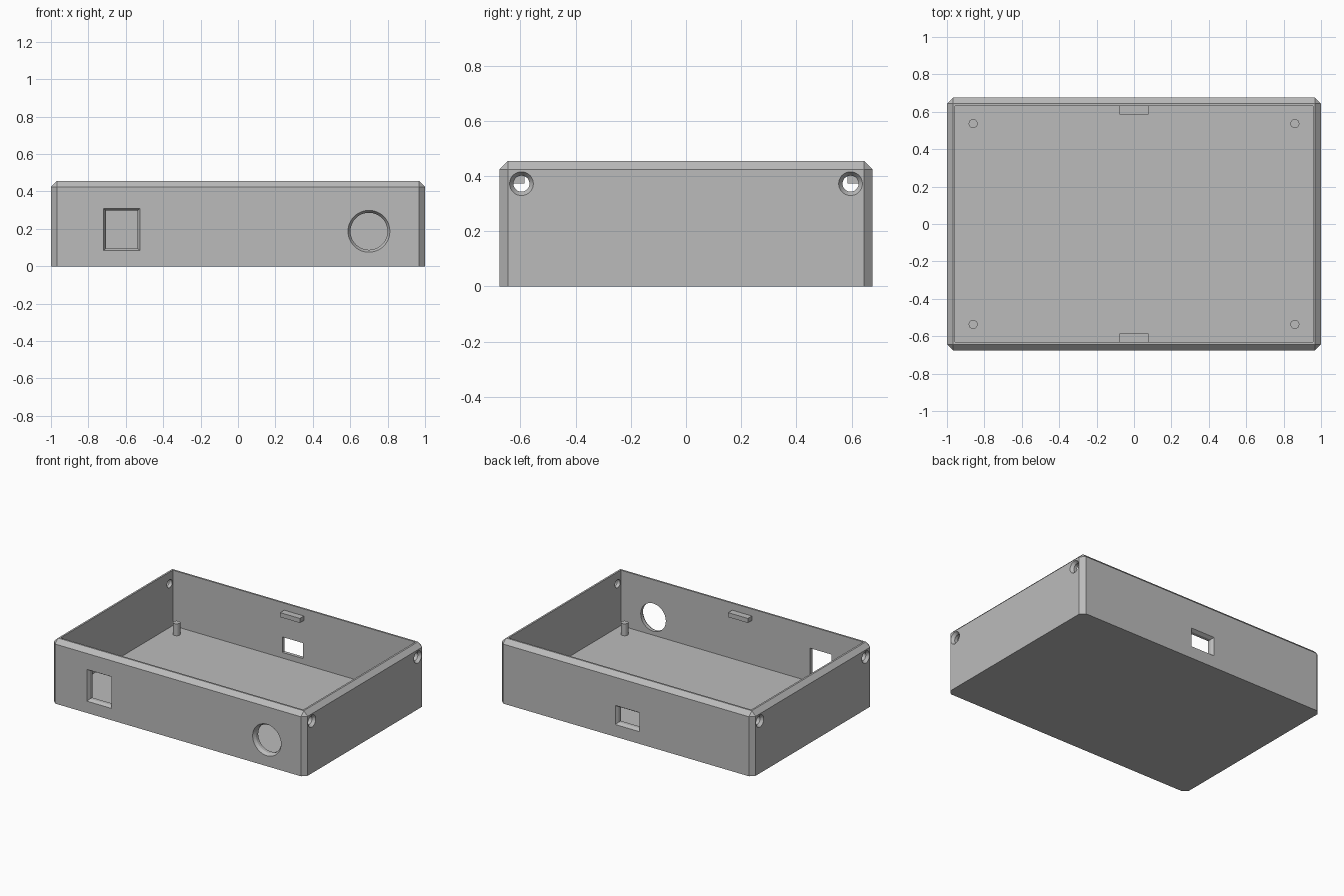
import bpy, bmesh, math
from mathutils import Vector

if "Cube" in bpy.data.objects:
    bpy.data.objects.remove(bpy.data.objects["Cube"], do_unlink=True)

HX, HY, H = 1.0, 0.675, 0.455      # outer half sizes and height
WALL, FLOOR, CHAMFER = 0.044, 0.06, 0.031
SINK = 0.02                        # depth of the opening chamfers

gray = bpy.data.materials.new("plain_gray")
gray.use_nodes = True
COLOR = (0.5, 0.5, 0.5, 1)
gray.diffuse_color = COLOR
gray.node_tree.nodes["Principled BSDF"].inputs["Base Color"].default_value = COLOR


def finish(name, bm):
    bmesh.ops.recalc_face_normals(bm, faces=bm.faces)
    mesh = bpy.data.meshes.new(name)
    bm.to_mesh(mesh)
    bm.free()
    mesh.materials.append(gray)
    ob = bpy.data.objects.new(name, mesh)
    bpy.context.collection.objects.link(ob)
    return ob


def box_bm(lo, hi):
    bm = bmesh.new()
    bmesh.ops.create_cube(bm, size=1)
    lo, hi = Vector(lo), Vector(hi)
    for v in bm.verts:
        v.co = (lo + hi) / 2 + v.co * (hi - lo)
    return bm


def rect(w, h):
    return [(-w, -h), (w, -h), (w, h), (-w, h)]


def circle(r, n=48):
    return [(r * math.cos(math.tau * i / n), r * math.sin(math.tau * i / n)) for i in range(n)]


def opening(center, inward, outer, inner):
    """Through-cutter whose mouth tapers from the outer to the inner outline."""
    center, inward = Vector(center), Vector(inward)
    side = inward.cross(Vector((0, 0, 1)))
    flare = [(2 * a - c, 2 * b - d) for (a, b), (c, d) in zip(outer, inner)]
    bm = bmesh.new()
    rings = []
    for depth, outline in ((-SINK, flare), (SINK, inner), (2 * WALL, inner)):
        rings.append([bm.verts.new(center + inward * depth + side * a + Vector((0, 0, b)))
                      for a, b in outline])
    n = len(outer)
    for r0, r1 in zip(rings, rings[1:]):
        for i in range(n):
            j = (i + 1) % n
            bm.faces.new((r0[i], r0[j], r1[j], r1[i]))
    bm.faces.new(rings[0])
    bm.faces.new(rings[-1])
    return finish("opening_cutter", bm)


# Tray body with chamfered corners and upper rim
bm = box_bm((-HX, -HY, 0), (HX, HY, H))
edges = [e for e in bm.edges if max(v.co.z for v in e.verts) > H / 2]
bmesh.ops.bevel(bm, geom=edges, offset=CHAMFER, segments=1, affect='EDGES')
tray = finish("tray", bm)

# Hollow interior and wall openings
cutters = [
    finish("cavity_cutter", box_bm((WALL - HX, WALL - HY, FLOOR), (HX - WALL, HY - WALL, H + 1))),
    opening((-0.622, -HY, 0.197), (0, 1, 0), rect(0.097, 0.113), rect(0.085, 0.101)),
    opening((0.70, -HY, 0.187), (0, 1, 0), circle(0.112), circle(0.099)),
    opening((-0.01, HY, 0.155), (0, -1, 0), rect(0.095, 0.068), rect(0.082, 0.055)),
]
for sx in (-1, 1):
    for sy in (-1, 1):
        cutters.append(opening((sx * HX, sy * 0.596, 0.372), (-sx, 0, 0),
                               circle(0.043), circle(0.029)))

bpy.context.view_layer.objects.active = tray
for cutter in cutters:
    mod = tray.modifiers.new("cut", 'BOOLEAN')
    mod.operation = 'DIFFERENCE'
    mod.solver = 'EXACT'
    mod.object = cutter
    bpy.ops.object.modifier_apply(modifier=mod.name)
    bpy.data.objects.remove(cutter, do_unlink=True)

# Lid catches on the front and back walls, locating pegs in the corners
for sy, end in ((-1, "front"), (1, "back")):
    ys = sorted((sy * 0.585, sy * (HY - WALL + 0.005)))
    finish(end + "_catch", box_bm((-0.078, ys[0], 0.373), (0.078, ys[1], 0.405)))
    for sx, hand in ((-1, "right"), (1, "left")):
        bm = bmesh.new()
        bmesh.ops.create_cone(bm, cap_ends=True, segments=24, radius1=0.024,
                              radius2=0.024, depth=0.09)
        bmesh.ops.translate(bm, verts=bm.verts, vec=(sx * 0.86, sy * 0.537, 0.1))
        finish(f"{end}_{hand}_peg", bm)
